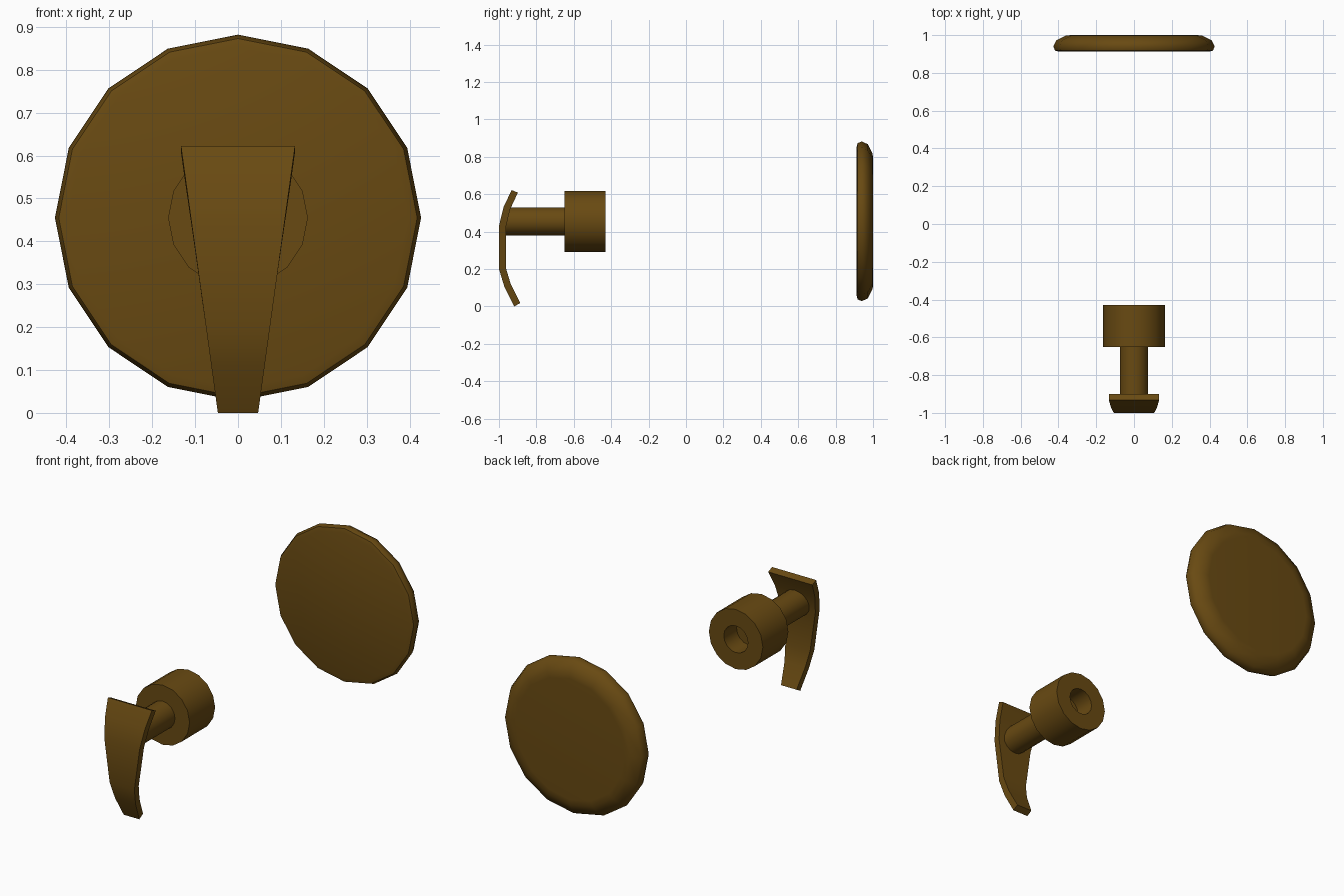
import bpy, bmesh, math

if "Cube" in bpy.data.objects:
    bpy.data.objects.remove(bpy.data.objects["Cube"])

brass = bpy.data.materials.new("dark_brass")
brass.diffuse_color = (0.14, 0.068, 0.006, 1)
brass.use_nodes = True
brass.node_tree.nodes["Principled BSDF"].inputs["Base Color"].default_value = brass.diffuse_color
AXIS_Z = 0.455


def finish(name, bm, angle):
    bmesh.ops.recalc_face_normals(bm, faces=bm.faces[:])
    mesh = bpy.data.meshes.new(name)
    bm.to_mesh(mesh)
    bm.free()
    mesh.materials.append(brass)
    obj = bpy.data.objects.new(name, mesh)
    bpy.context.collection.objects.link(obj)
    bpy.ops.object.select_all(action='DESELECT')
    obj.select_set(True)
    bpy.context.view_layer.objects.active = obj
    bpy.ops.object.shade_smooth_by_angle(angle=math.radians(angle))
    return obj


def turned(name, profile, angle=35, sides=16):
    """Turn (radius, y) points about the y axis; both ends are capped."""
    bm = bmesh.new()
    rings = []
    for r, y in profile:
        turns = [2 * math.pi * i / sides for i in range(sides)]
        rings.append([bm.verts.new((r * math.sin(a), y, AXIS_Z + r * math.cos(a)))
                      for a in turns])
    for a, b in zip(rings, rings[1:]):
        for i in range(sides):
            j = (i + 1) % sides
            bm.faces.new((a[i], a[j], b[j], b[i]))
    bm.faces.new(rings[0])
    bm.faces.new(rings[-1])
    return finish(name, bm, angle)


# Wall disc: flat front, rounded rim, softened back
turned("back_disc", [(0.397, 0.912), (0.418, 0.918), (0.427, 0.94),
                     (0.412, 0.972), (0.36, 0.998), (0.33, 1.0)], angle=50)

# Collar with a blind socket in its back face
turned("collar", [(0.163, -0.65), (0.163, -0.43), (0.073, -0.43), (0.073, -0.54)])

# Shaft between lever and collar
turned("shaft", [(0.075, -0.965), (0.075, -0.645)])

# Lever: curved tapering plate, (front y, front z, back y, back z) from top to bottom
sections = [(-0.932, 0.622, -0.899, 0.608),
            (-0.975, 0.532, -0.940, 0.520),
            (-1.000, 0.430, -0.963, 0.424),
            (-1.000, 0.200, -0.963, 0.206),
            (-0.972, 0.108, -0.938, 0.122),
            (-0.918, 0.000, -0.886, 0.018)]
bm = bmesh.new()
rings = []
for fy, fz, by, bz in sections:
    w = 0.047 + (0.133 - 0.047) * fz / 0.622
    rings.append([bm.verts.new(p) for p in
                  ((-w, fy, fz), (w, fy, fz), (w, by, bz), (-w, by, bz))])
for a, b in zip(rings, rings[1:]):
    for i in range(4):
        j = (i + 1) % 4
        bm.faces.new((a[i], a[j], b[j], b[i]))
bm.faces.new(rings[0])
bm.faces.new(rings[-1])
finish("lever", bm, 35)
